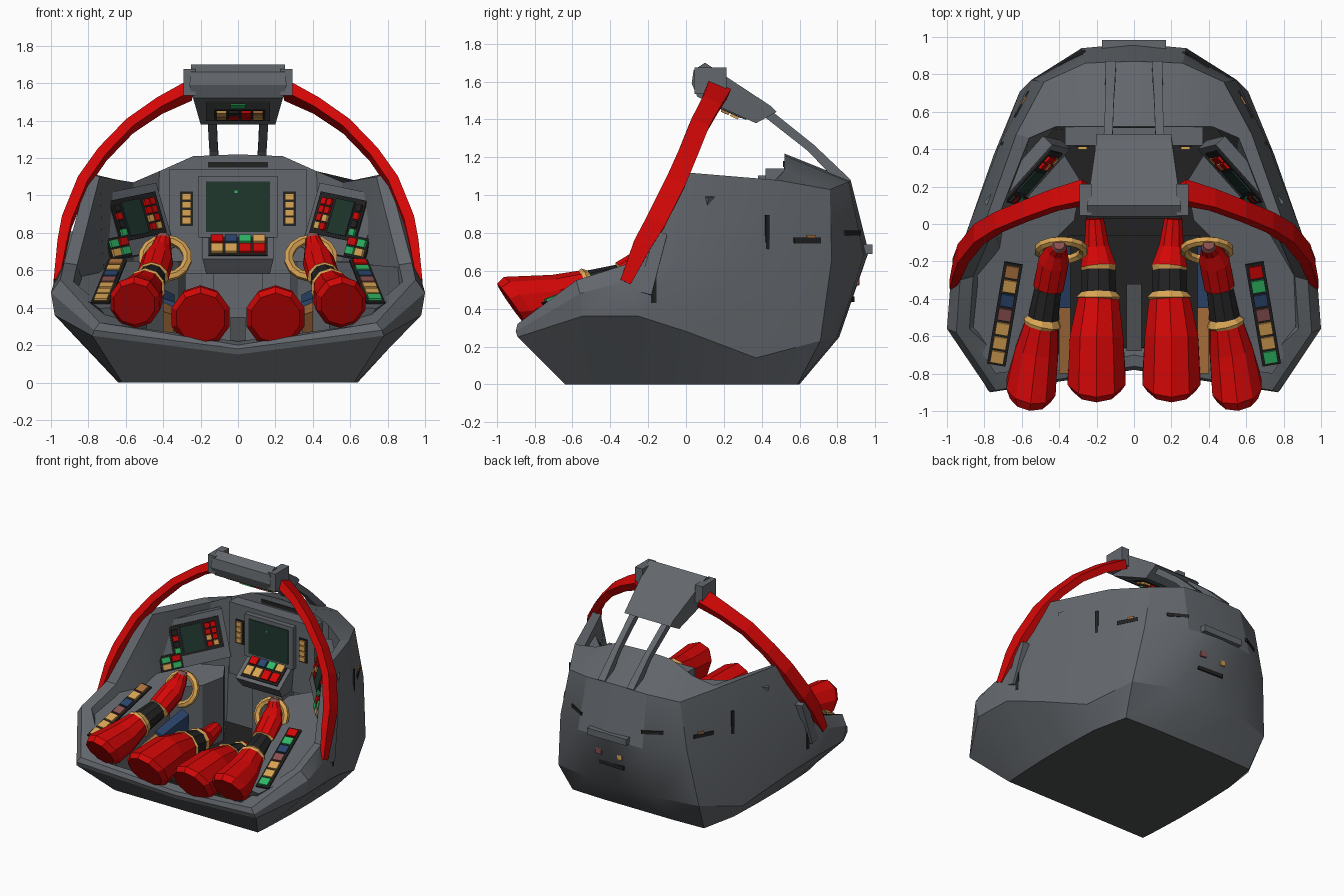
import bpy, bmesh, math
from mathutils import Vector, Matrix
from mathutils.bvhtree import BVHTree

if "Cube" in bpy.data.objects:
    bpy.data.objects.remove(bpy.data.objects["Cube"])

COL = dict(grey=(.125, .137, .152), dark_grey=(.075, .078, .082), black=(.016, .016, .017), red=(.66, .002, .002),
           gold=(.7, .38, .09), green=(.03, .48, .13), screen=(.014, .038, .027), blue=(.025, .06, .15),
           copper=(.42, .17, .05), mauve=(.25, .08, .08))
MAT = {}
for k, c in COL.items():
    MAT[k] = bpy.data.materials.new(k)
    MAT[k].diffuse_color = (*c, 1)
X, Y, Z = Vector((1, 0, 0)), Vector((0, 1, 0)), Vector((0, 0, 1))
MIRROR = {1: Matrix.Identity(4), -1: Matrix.Diagonal((-1, 1, 1, 1))}
SIDE = {1: "right", -1: "left"}


def make(name, bm, mats):
    bmesh.ops.recalc_face_normals(bm, faces=bm.faces)
    me = bpy.data.meshes.new(name)
    bm.to_mesh(me)
    bm.free()
    for m in mats:
        me.materials.append(MAT[m])
    ob = bpy.data.objects.new(name, me)
    bpy.context.collection.objects.link(ob)
    return ob


def frame(o, u, v):
    """Matrix with local x along u, local y near v, local z facing outward."""
    u = Vector(u).normalized()
    n = u.cross(Vector(v)).normalized()
    m = Matrix((u, n.cross(u), n)).transposed().to_4x4()
    m.translation = Vector(o)
    return m


def cube(bm, m, c, s, mi=0):
    r = bmesh.ops.create_cube(bm, size=1, matrix=m @ Matrix.Translation(c) @ Matrix.Diagonal((*s, 1)))
    for f in {f for v in r["verts"] for f in v.link_faces}:
        f.material_index = mi


def box(name, mat, c, s, m=Matrix.Identity(4)):
    bm = bmesh.new()
    cube(bm, m, c, s)
    return make(name, bm, [mat])


def buttons(name, m, c, size, cols, rows, colours):
    """Dark plate carrying a grid of keys, coloured in turn column by column from the bottom."""
    bm = bmesh.new()
    w, h = size
    cube(bm, m, (*c, .002), (w + .015, h + .015, .012))
    for i in range(cols):
        for j in range(rows):
            p = (c[0] + w * ((i + .5) / cols - .5), c[1] + h * ((j + .5) / rows - .5), .01)
            cube(bm, m, p, (w / cols * .84, h / rows * .82, .022), 1 + (i * rows + j) % len(colours))
    return make(name, bm, ["black"] + colours)


def loft(name, path, mats, sides=10, ref=Z, wide=1.0, lean=0.0):
    """Tube through (x, y, z, radius) points; one colour per segment; lean slants the first two rings."""
    bm, rings = bmesh.new(), []
    pts = [Vector(p[:3]) for p in path]
    for i, p in enumerate(path):
        t = (pts[min(i + 1, len(pts) - 1)] - pts[max(i - 1, 0)]).normalized()
        a = t.cross(ref).normalized()
        b = a.cross(t)
        rings.append([])
        for k in range(sides):
            q = 2 * math.pi * (k + .5) / sides
            d = p[3] * (a * math.cos(q) + b * wide * math.sin(q))
            if i < 2:
                d.y -= lean * d.z
            rings[-1].append(bm.verts.new(pts[i] + d))
    names = list(dict.fromkeys(mats))
    for i in range(len(rings) - 1):
        for k in range(sides):
            n = (k + 1) % sides
            f = bm.faces.new((rings[i][k], rings[i][n], rings[i + 1][n], rings[i + 1][k]))
            f.material_index = names.index(mats[i])
    bm.faces.new(rings[0]).material_index = names.index(mats[0])
    bm.faces.new(rings[-1]).material_index = names.index(mats[-1])
    return make(name, bm, names)


def prism(name, mat, top, bottom):
    bm = bmesh.new()
    a, b = [bm.verts.new(p) for p in top], [bm.verts.new(p) for p in bottom]
    bm.faces.new(a)
    bm.faces.new(b)
    for i in range(len(a)):
        j = (i + 1) % len(a)
        bm.faces.new((a[i], a[j], b[j], b[i]))
    return make(name, bm, [mat])


# Hull: half rings from open end to nose, outside going up, then inside going down
outer = [
    [(0, -.64, 0), (.62, -.64, 0), (.63, -.5, 0), (.64, -.25, 0), (.64, 0, 0), (.63, .3, 0), (.57, .59, 0), (.3, .6, 0), (0, .6, 0)],
    [(0, -.77, .15), (.78, -.89, .25), (.98, -.55, .36), (.97, -.25, .36), (.88, 0, .28), (.75, .37, .14), (.61, .71, .23), (.3, .8, .25), (0, .81, .25)],
    [(0, -.78, .18), (.77, -.9, .28), (1, -.56, .48), (.98, -.3, .55), (.88, 0, .7), (.72, .42, .7), (.55, .77, .66), (.28, .94, .68), (0, .965, .7)],
    [(0, -.76, .2), (.74, -.89, .32), (.95, -.58, .55), (.93, -.3, .64), (.8, 0, 1.12), (.63, .48, 1.08), (.48, .76, 1.03), (.26, .86, 1.07), (0, .87, 1.08)]]
inner = [
    [(0, -.7, .22), (.6, -.82, .3), (.88, -.56, .54), (.86, -.28, .63), (.74, 0, 1.1), (.56, .46, 1.07), (.42, .52, 1.13), (.24, .52, 1.21), (0, .52, 1.22)],
    [(0, -.66, .14), (.55, -.7, .15), (.7, -.5, .15), (.7, -.25, .15), (.65, 0, .15), (.55, .35, .15), (.45, .5, .15), (.24, .5, .15), (0, .5, .15)]]
bm = bmesh.new()
rings = []
for half in outer + inner:
    full = half + [(-x, y, z) for x, y, z in reversed(half[1:-1])]
    rings.append([bm.verts.new(p) for p in full])
for a, b in zip(rings, rings[1:]):
    for i in range(16):
        j = (i + 1) % 16
        bm.faces.new((a[i], a[j], b[j], b[i]))
bm.faces.new(rings[0]).material_index = 2
bm.faces.new(rings[-1]).material_index = 1
bm.normal_update()
bvh = BVHTree.FromBMesh(bm)
hull = make("hull", bm, ["grey", "black", "dark_grey"])
bpy.context.view_layer.objects.active = hull
hull.select_set(True)
bpy.ops.object.shade_smooth_by_angle(angle=math.radians(24))


def on_hull(name, mat, start, direction, size):
    """Thin plate laid on the hull where a ray hits it."""
    loc, n, _, _ = bvh.ray_cast(Vector(start), Vector(direction))
    if n.dot(Vector(direction)) > 0:
        n = -n
    box(name, mat, (0, 0, 0), (*size, .012), frame(loc, Z.cross(n), Z))


# Hull slots, hatches and nose lights
for s in (1, -1):
    S = SIDE[s]
    on_hull(S + "_side_slot", "black", (2 * s, .43, .76), (-s, 0, 0), (.02, .27))
    on_hull(S + "_side_vent", "black", (2 * s, .64, .76), (-s, 0, 0), (.16, .03))
    on_hull(S + "_vent_inlay", "copper", (2 * s, .66, .77), (-s, 0, 0), (.05, .04))
    on_hull(S + "_rear_slot", "black", (2 * s, -.17, .52), (-s, 0, 0), (.025, .18))
    on_hull(S + "_nose_slit", "black", (.33 * s, 2, .8), (0, -1, 0), (.16, .025))
on_hull("nose_light", "mauve", (.12, 2, .55), (0, -1, 0), (.05, .05))
on_hull("nose_lamp", "gold", (-.06, 2, .54), (0, -1, 0), (.04, .04))
on_hull("nose_slot", "black", (.03, 2, .45), (0, -1, 0), (.22, .03))
box("nose_lip", "grey", (0, .93, .715), (.34, .11, .05))

# Central dashboard: screen, side key strips, sloped keyboard, pedestal
box("dashboard", "grey", (0, .47, .86), (.74, .1, .56))
F = frame((0, .42, .94), X, Z)
box("screen_bezel", "grey", (0, 0, .015), (.42, .33, .05), F)
box("screen", "screen", (0, 0, .042), (.34, .27, .008), F)
box("screen_blip", "green", (-.01, .08, .047), (.015, .015, .006), F)
box("hood_slot", "black", (0, .52, 1.165), (.32, .014, .03))
for s in (1, -1):
    buttons(SIDE[s] + "_key_strip", F, (.275 * s, -.01), (.055, .17), 1, 4, ["gold"])
prism("keyboard_shelf", "grey", [(-.19, .24, .66), (.19, .24, .66), (.19, .44, .81), (-.19, .44, .81)],
      [(-.17, .3, .58), (.17, .3, .58), (.17, .46, .58), (-.17, .46, .58)])
buttons("keyboard", frame((0, .34, .735), X, (0, .2, .15)), (0, 0), (.3, .18), 4, 2,
        ["gold", "red", "gold", "blue", "red", "green", "red", "gold"])
box("pedestal", "grey", (0, .43, .38), (.26, .14, .44))

# Seat pan
box("seat_pan", "black", (0, -.36, .18), (.7, .6, .08))
box("seat_ridge", "dark_grey", (0, -.5, .27), (.08, .36, .16))

for s in (1, -1):
    S, M = SIDE[s], MIRROR[s]
    # Side console with key strip, running forward into a knee shelf
    plan = [(.66, .25), (.38, .38), (.28, .22), (.32, .02), (.49, -.15), (.52, -.5), (.58, -.78), (.74, -.8), (.9, -.56), (.88, -.28), (.8, .05)]
    top = [(s * x, y, min(.65, .69 + .42 * (y + .1))) for x, y in plan]
    bot = [(s * min(x, .55), max(y, -.66), .15) for x, y in plan]
    prism(S + "_console", "grey", top, bot)
    C = M @ frame((.69, -.48, .537), (1, .17, 0), (-.09, .53, .22))
    buttons(S + "_console_keys", C, (0, 0), (.085, .58), 1, 7, ["green", "gold", "gold", "mauve", "blue", "green", "red"]
            if s > 0 else ["gold", "gold", "gold", "mauve", "blue", "gold", "copper"])
    # Angled instrument panel set against the side wall
    P = M @ frame((.56, .22, .86), (.34, -.38, -.07), (.17, .15, .9))
    box(S + "_panel", "grey", (-.02, 0, -.035), (.48, .36, .07), P)
    box(S + "_panel_bezel", "black", (-.04, .02, .002), (.37, .23, .012), P)
    box(S + "_panel_screen", "screen", (-.01, .02, .01), (.15, .19, .012), P)
    buttons(S + "_panel_keys", P, (-.15, .02), (.09, .18), 2, 4, ["gold", "red", "red", "red", "red", "gold", "red", "red"])
    buttons(S + "_switches", P, (.11, .02), (.05, .18), 1, 4, ["green", "black", "red", "black"])
    buttons(S + "_lower_keys", P, (.17, -.12), (.15, .1), 2, 2, ["green", "red", "gold", "green"])
    # Seat side pads
    for nm, mat, y0, y1, z in (("blue", "blue", -.45, -.12, .47), ("copper", "copper", -.8, -.45, .4)):
        prism(f"{S}_{nm}_pad", mat, [(s * .34, y0, z - .04), (s * .4, y0, z - .02), (s * .4, y1, z + .03), (s * .34, y1, z)],
              [(s * .35, max(y0, -.68), .2), (s * .4, max(y0, -.68), .2), (s * .4, y1, .2), (s * .35, y1, .2)])
    # Leg: thigh, knee band, boot
    leg = [(.2, -.87, .345, .135), (.2, -.83, .35, .163), (.2, -.6, .37, .15), (.19, -.4, .36, .115),
           (.19, -.39, .36, .125), (.19, -.37, .36, .1), (.19, -.25, .34, .095), (.19, -.23, .34, .1), (.2, -.12, .32, .07), (.21, .03, .34, .05)]
    loft(S + "_leg", [(s * x, *r) for x, *r in leg],
         ["red", "red", "red", "gold", "gold", "black", "gold", "red", "red"], lean=.5)
    # Arm: sleeve, cuff, glove, hand
    arm = [(.555, -.92, .42, .115), (.55, -.87, .43, .14), (.52, -.68, .46, .122), (.495, -.54, .51, .095), (.49, -.53, .51, .105),
           (.485, -.5, .52, .085), (.46, -.35, .56, .075), (.455, -.33, .57, .085), (.43, -.2, .65, .085), (.41, -.14, .72, .055), (.4, -.12, .77, .04), (.4, -.11, .79, .03)]
    loft(S + "_arm", [(s * x, *r) for x, *r in arm],
         ["red", "red", "red", "gold", "gold", "black", "gold", "red", "red", "red", "mauve"], lean=.5)
    # Hand grip ring
    ring = [(s * (.39 + .12 * math.cos(q)), -.14 + .05 * math.sin(q), .665 + .1 * math.sin(q), .026)
            for q in (math.radians(-60 + 25 * k) for k in range(14))]
    loft(S + "_grip_ring", ring, ["gold"] * 13, 6, ref=Vector((0, -.9, .45)))
    # Canopy arch, red with a grey foot
    arch = [(.97, -.32, .54, .022), (.94, -.23, .74, .036), (.915, -.16, .86, .04), (.83, -.055, 1.07, .04), (.725, .01, 1.22, .038),
            (.58, .07, 1.37, .038), (.42, .13, 1.48, .04), (.26, .17, 1.56, .047)]
    loft(S + "_canopy_arch", [(s * x, *r) for x, *r in arch], ["red"] * 7, 4, ref=Vector((0, -.92, .4)), wide=1.9)
    foot = [(.93, -.22, .48, .055), (.905, -.13, .8, .045)]
    loft(S + "_arch_foot", [(s * x, *r) for x, *r in foot], ["grey"], 4, ref=Y)
    # Strut from overhead unit to nose
    strut = [(.14, .42, 1.44, .034), (.13, .66, 1.25, .032), (.125, .85, 1.06, .042)]
    loft(S + "_strut", [(s * x, *r) for x, *r in strut], ["grey"] * 2, 4, ref=X)

# Overhead unit: side profile narrowed toward the nose, with side brackets and inset panel
prof = [(.03, 1.59, .26), (.04, 1.66, .25), (.1, 1.7, .25), (.45, 1.47, .2), (.48, 1.44, .2), (.37, 1.38, .2), (.06, 1.52, .24)]
prism("overhead_unit", "grey", [(w, y, z) for y, z, w in prof], [(-w, y, z) for y, z, w in prof])
for s in (1, -1):
    box(SIDE[s] + "_overhead_bracket", "grey", (.26 * s, .13, 1.605), (.065, .17, .14))
O = frame((0, .21, 1.452), X, (0, -.31, .14))
box("overhead_bezel", "dark_grey", (0, 0, 0), (.34, .24, .012), O)
buttons("overhead_keys", O, (.01, -.03), (.26, .11), 4, 2, ["copper", "gold", "red", "black", "red", "red", "gold", "copper"])
box("overhead_lamp", "green", (0, .08, .008), (.08, .05, .012), O)

for m in bpy.data.materials:
    if m.users and not m.is_grease_pencil:
        m.use_nodes = True
        m.node_tree.nodes["Principled BSDF"].inputs["Base Color"].default_value = m.diffuse_color
